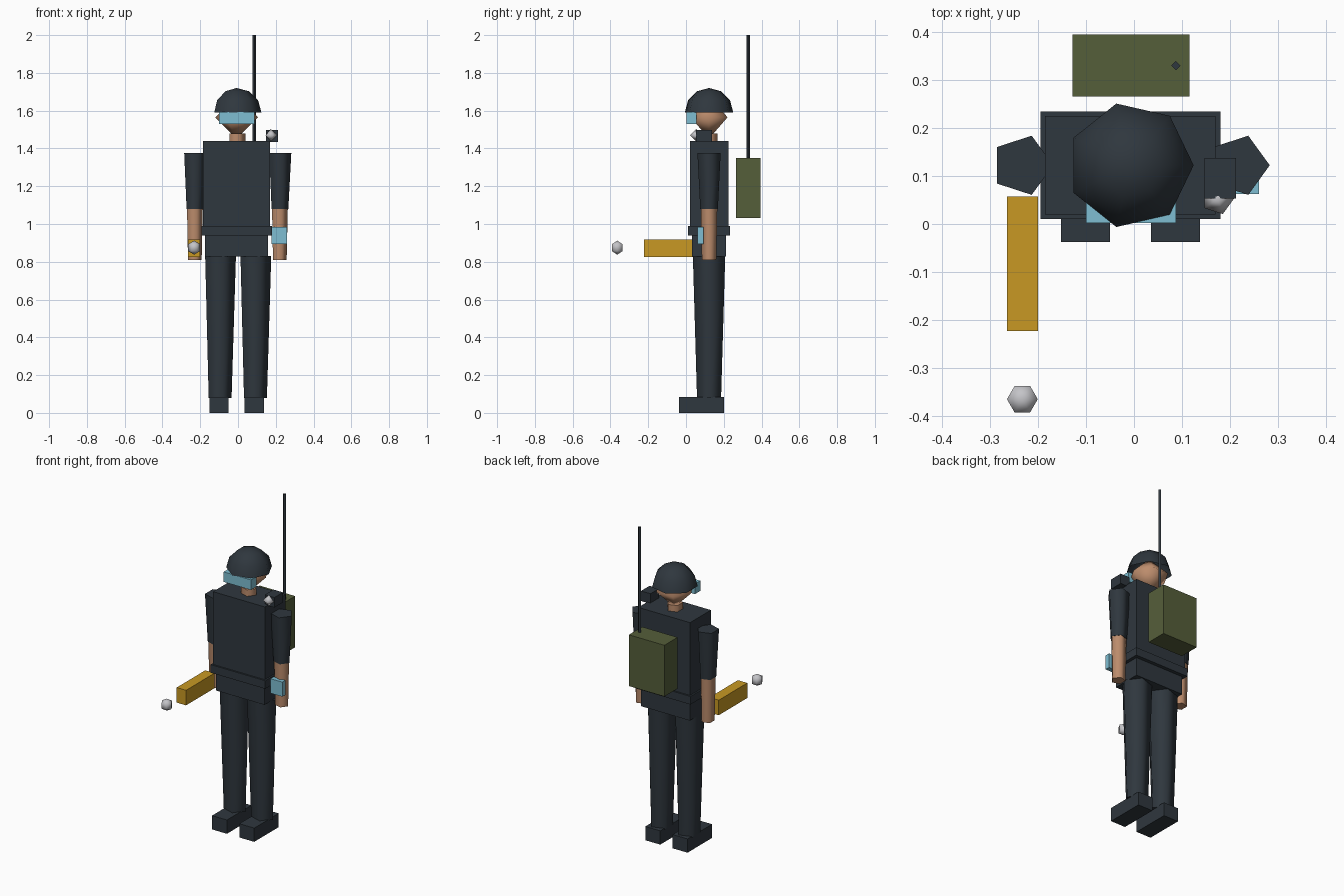
import bpy, math
from mathutils import Vector

old = bpy.data.objects.get("Cube")
if old:
    bpy.data.objects.remove(old, do_unlink=True)

CX, CY = -0.0075, 0.122  # body axis


def material(name, rgb):
    lin = [((c / 255 + 0.055) / 1.055) ** 2.4 for c in rgb] + [1]
    m = bpy.data.materials.new(name)
    m.use_nodes = True
    m.diffuse_color = lin
    m.node_tree.nodes["Principled BSDF"].inputs["Base Color"].default_value = lin
    return m


navy = material("dark navy cloth", (47, 55, 62))
skin = material("skin", (188, 140, 108))
cyan = material("cyan glass", (126, 190, 210))
gold = material("gold", (200, 153, 35))
olive = material("olive canvas", (85, 94, 58))
silver = material("silver", (196, 196, 200))


def finish(name, mat, angle=None):
    ob = bpy.context.object
    ob.name = name
    ob.data.materials.append(mat)
    if angle:
        bpy.ops.object.shade_smooth_by_angle(angle=math.radians(angle))
    return ob


def box(name, mat, lo, hi):
    lo, hi = Vector(lo), Vector(hi)
    bpy.ops.mesh.primitive_cube_add(size=1, location=(lo + hi) / 2)
    bpy.context.object.scale = hi - lo
    return finish(name, mat)


def lathe(name, mat, x, y, profile, sides=5, smooth=75):
    """Revolve (radius, z) points with the first corner toward +x; radius 0 closes to a tip."""
    verts, rings = [], []
    for r, z in profile:
        n = sides if r else 1
        rings.append(range(len(verts), len(verts) + n))
        for i in range(n):
            a = math.tau * i / sides
            verts.append((x + r * math.cos(a), y + r * math.sin(a), z))
    faces = []
    for low, top in zip(rings, rings[1:]):
        for i in range(sides):
            j = (i + 1) % sides
            loop = [low[i % len(low)], low[j % len(low)], top[j % len(top)], top[i % len(top)]]
            faces.append(list(dict.fromkeys(loop)))
    me = bpy.data.meshes.new(name)
    me.from_pydata(verts, [], faces)
    ob = bpy.data.objects.new(name, me)
    bpy.context.collection.objects.link(ob)
    bpy.ops.object.select_all(action='DESELECT')
    ob.select_set(True)
    bpy.context.view_layer.objects.active = ob
    return finish(name, mat, smooth)


def limb(name, mat, x, z0, z1, r0, r1, y=CY, sides=5, smooth=75):
    return lathe(name, mat, x, y, [(0, z0), (r0, z0), (r1, z1), (0, z1)], sides, smooth)


def slab(name, half_x, half_y, z0, z1):
    return box(name, navy, (CX - half_x, CY - half_y, z0), (CX + half_x, CY + half_y, z1))


# Trunk
slab("torso", 0.177, 0.102, 0.94, 1.44)
slab("belt", 0.187, 0.112, 0.94, 0.99)
slab("hips", 0.167, 0.09, 0.827, 0.95)

# Limbs
for side, s in (("left", 1), ("right", -1)):
    leg_x, arm_x = CX + s * 0.0935, CX + s * 0.225
    limb(side + "_leg", navy, leg_x, 0.08, 0.83, 0.067, 0.09)
    box(side + "_boot", navy, (leg_x - 0.051, -0.037, 0), (leg_x + 0.051, 0.202, 0.085))
    limb(side + "_sleeve", navy, arm_x, 1.08, 1.375, 0.049, 0.0646)
    limb(side + "_forearm", skin, arm_x, 0.81, 1.08, 0.04, 0.046)

# Head, helmet and visor
limb("neck", skin, CX, 1.42, 1.48, 0.047, 0.047)
lathe("head", skin, CX, CY, [(0, 1.452), (0.113, 1.565), (0, 1.678)], 6, 120)
dome = [(0.1315 * math.cos(a), 1.59 + 0.13 * math.sin(a)) for a in (0, math.pi / 6, math.pi / 3)]
lathe("helmet", navy, CX, CY, dome + [(0, 1.72)], 7)
box("visor", cyan, (-0.1, 0.002, 1.53), (0.087, 0.056, 1.592))

# Wrist screen
box("wrist_screen", cyan, (0.178, 0.062, 0.893), (0.26, 0.092, 0.983))

# Shoulder lamp
box("lamp_housing", navy, (0.147, 0.053, 1.435), (0.212, 0.137, 1.497))
lathe("lamp_bulb", silver, 0.174, 0.053, [(0, 1.437), (0.034, 1.47), (0, 1.503)], 5, 120)

# Radio pack and antenna
box("radio_pack", olive, (-0.128, 0.265, 1.033), (0.115, 0.394, 1.35))
limb("antenna", navy, 0.087, 1.35, 2.0, 0.0095, 0.0095, y=0.329, sides=4, smooth=None)

# Hand-held device with a small ball ahead of it
box("hand_device", gold, (-0.264, -0.222, 0.825), (-0.2, 0.057, 0.918))
lathe("device_ball", silver, -0.232, -0.364,
      [(0, 0.838), (0.032, 0.8565), (0.032, 0.8935), (0, 0.912)], 6, 120)
